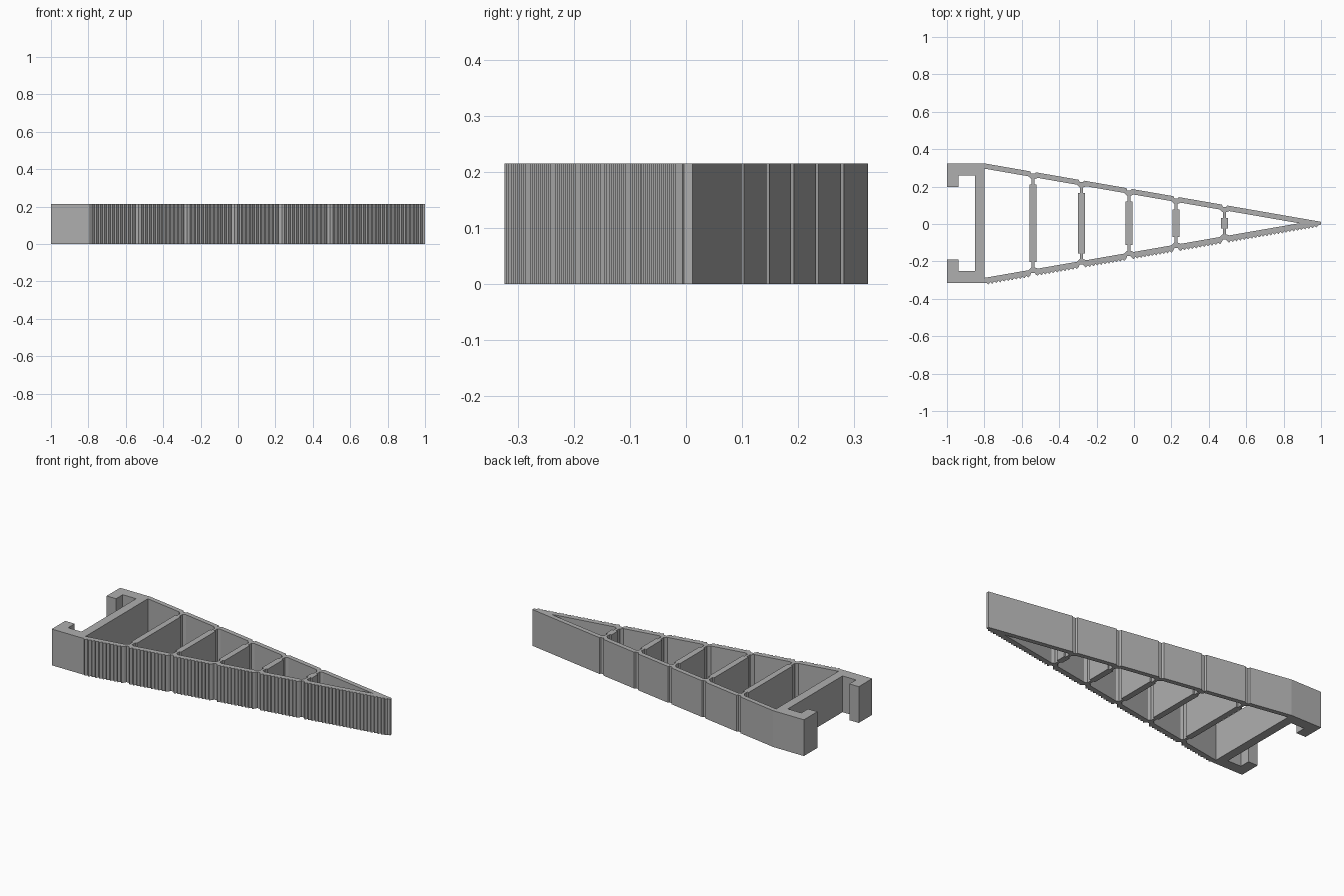
import bpy
import bmesh

HEIGHT = 0.215
MID = 0.004           # centre line of the finger in y
RIBS = [-0.54, -0.281, -0.027, 0.225, 0.484]
WALL = 0.028
PITCH, TOOTH = 0.02, 0.011

cube = bpy.data.objects.get("Cube")
if cube:
    bpy.data.objects.remove(cube, do_unlink=True)

grey = bpy.data.materials.new("matte_grey")
grey.use_nodes = True
colour = (0.43, 0.43, 0.43, 1)
grey.diffuse_color = colour
bsdf = next(n for n in grey.node_tree.nodes if n.type == 'BSDF_PRINCIPLED')
bsdf.inputs["Base Color"].default_value = colour
bsdf.inputs["Roughness"].default_value = 0.7


def prism(name, outline):
    """Extrude a flat outline from the ground up to the common height."""
    bm = bmesh.new()
    face = bm.faces.new([bm.verts.new((x, y, 0)) for x, y in outline])
    grown = bmesh.ops.extrude_face_region(bm, geom=[face], use_keep_orig=True)
    top = [v for v in grown["geom"] if isinstance(v, bmesh.types.BMVert)]
    bmesh.ops.translate(bm, verts=top, vec=(0, 0, HEIGHT))
    bmesh.ops.recalc_face_normals(bm, faces=bm.faces)
    mesh = bpy.data.meshes.new(name)
    bm.to_mesh(mesh)
    bm.free()
    mesh.materials.append(grey)
    obj = bpy.data.objects.new(name, mesh)
    bpy.context.collection.objects.link(obj)
    return obj


def outer(x):
    """Distance of the sloping outer face from the centre line."""
    return 0.32 - 0.1735 * (x + 0.8)


def inner(x):
    return outer(x) - WALL


def wall(name, side, toothed):
    # Outer face, with a hinge groove at every rib and optional grip teeth
    points = [(-0.8, outer(-0.8))]
    stops = RIBS + [1.0]
    start = -0.79
    for stop in stops:
        end = stop - 0.014
        if toothed:
            count = int((end - start) / PITCH)
            step = (end - start) / count
            for i in range(count):
                a = start + i * step
                points += [(a, outer(a)), (a + step / 2, outer(a + step / 2) + TOOTH)]
        points.append((end, outer(end)))
        if stop < 1:
            start = stop + 0.014
            points += [(stop - 0.009, outer(stop) - 0.01),
                       (stop + 0.009, outer(stop) - 0.01),
                       (start, outer(start))]
    # Blunt tip, then the inner face with a thickened foot at every rib
    apex = -0.8 + (0.32 - WALL) / 0.1735
    points += [(1, outer(1)), (1, 0), (apex, 0)]
    for x in reversed(RIBS):
        points += [(x + 0.025, inner(x + 0.025)), (x + 0.011, inner(x) - 0.01),
                   (x - 0.011, inner(x) - 0.01), (x - 0.025, inner(x - 0.025))]
    points.append((-0.8, inner(-0.8)))
    prism(name, [(x, MID + side * h) for x, h in points])


def mirrored(half):
    """Close a half outline by reflecting it across the centre line."""
    return ([(x, MID + h) for x, h in half] +
            [(x, MID - h) for x, h in reversed(half)])


# Mounting clip: cross bar with two hooked arms
prism("mounting_clip", mirrored([
    (-0.85, 0.256), (-0.938, 0.256), (-0.938, 0.194), (-1, 0.194),
    (-1, 0.32), (-0.798, 0.32)]))

# Sloping walls
wall("back_wall", 1, False)
wall("front_grip_wall", -1, True)

# Cross ribs with thin flexible necks at both ends
for number, x in enumerate(RIBS, 1):
    body = outer(x) - 0.069
    neck = inner(x) - 0.004
    left = [(x - 0.018, body), (x - 0.008, body), (x - 0.008, neck)]
    right = [(2 * x - px, h) for px, h in reversed(left)]
    prism(f"cross_rib_{number}", mirrored(left + right))
